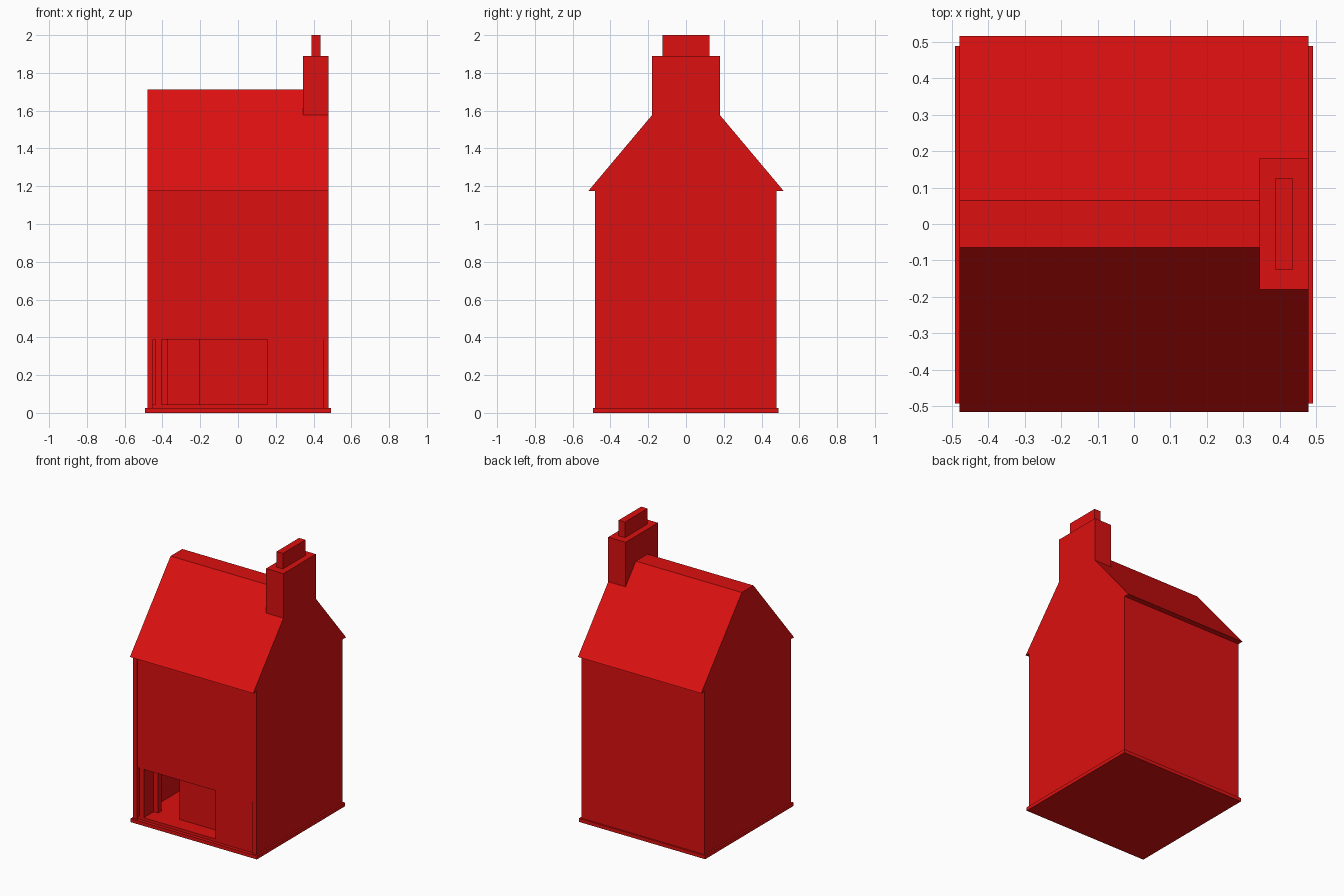
import bpy
import bmesh

cube = bpy.data.objects.get("Cube")
if cube:
    bpy.data.objects.remove(cube, do_unlink=True)

red = bpy.data.materials.new("red")
red.use_nodes = True
red.diffuse_color = (0.72, 0.005, 0.005, 1)
red.node_tree.nodes["Principled BSDF"].inputs["Base Color"].default_value = red.diffuse_color


def extrude_x(name, profile, x0, x1):
    """Solid with a (y, z) outline, swept from x0 to x1."""
    bm = bmesh.new()
    face = bm.faces.new([bm.verts.new((x0, y, z)) for y, z in profile])
    swept = bmesh.ops.extrude_face_region(bm, geom=[face])["geom"]
    verts = [v for v in swept if isinstance(v, bmesh.types.BMVert)]
    bmesh.ops.translate(bm, vec=(x1 - x0, 0, 0), verts=verts)
    bmesh.ops.recalc_face_normals(bm, faces=bm.faces)
    mesh = bpy.data.meshes.new(name)
    bm.to_mesh(mesh)
    bm.free()
    mesh.materials.append(red)
    obj = bpy.data.objects.new(name, mesh)
    bpy.context.collection.objects.link(obj)
    return obj


def box(name, x, y, z):
    return extrude_x(name, [(y[0], z[0]), (y[1], z[0]), (y[1], z[1]), (y[0], z[1])], *x)


FRONT, BACK = -0.482, 0.478
SIDE, INNER = 0.48, 0.45
FLOOR, LINTEL, EAVE = 0.045, 0.388, 1.175
PORCH, INSIDE = -0.36, -0.32

# Base plate and raised floor
box("base_plate", (-0.492, 0.492), (-0.493, 0.489), (0, 0.025))
box("floor", (-INNER, INNER), (FRONT + 0.012, BACK - 0.03), (0.025, FLOOR))

# Side and back walls of the hollow body
for side, s in (("left", 1), ("right", -1)):
    box(side + "_wall", sorted((s * INNER, s * SIDE)), (FRONT, BACK), (0.025, EAVE))
box("back_wall", (-INNER, INNER), (BACK - 0.03, BACK), (0.025, EAVE))

# Front: upper wall, with a recessed porch below it
box("upper_front_wall", (-INNER, INNER), (FRONT + 0.007, INSIDE), (LINTEL, EAVE))
box("lower_front_wall", (0.155, INNER), (FRONT + 0.012, INSIDE), (FLOOR, LINTEL))
box("porch_jamb", (-0.438, -0.405), (FRONT + 0.012, INSIDE), (FLOOR, LINTEL))
box("door_post", (-0.405, -0.37), (PORCH, INSIDE), (FLOOR, LINTEL))
box("porch_back_wall", (-0.205, 0.155), (PORCH, INSIDE), (FLOOR, LINTEL))

# Roof with flat ridge
half = [(0.517, EAVE), (0.065, 1.713)]
extrude_x("roof", half + [(-y, z) for y, z in reversed(half)], -SIDE, SIDE)

# Stepped chimney at the gable
box("chimney", (0.345, SIDE), (-0.18, 0.18), (1.57, 1.89))
box("chimney_cap", (0.388, 0.437), (-0.125, 0.125), (1.89, 2.0))
